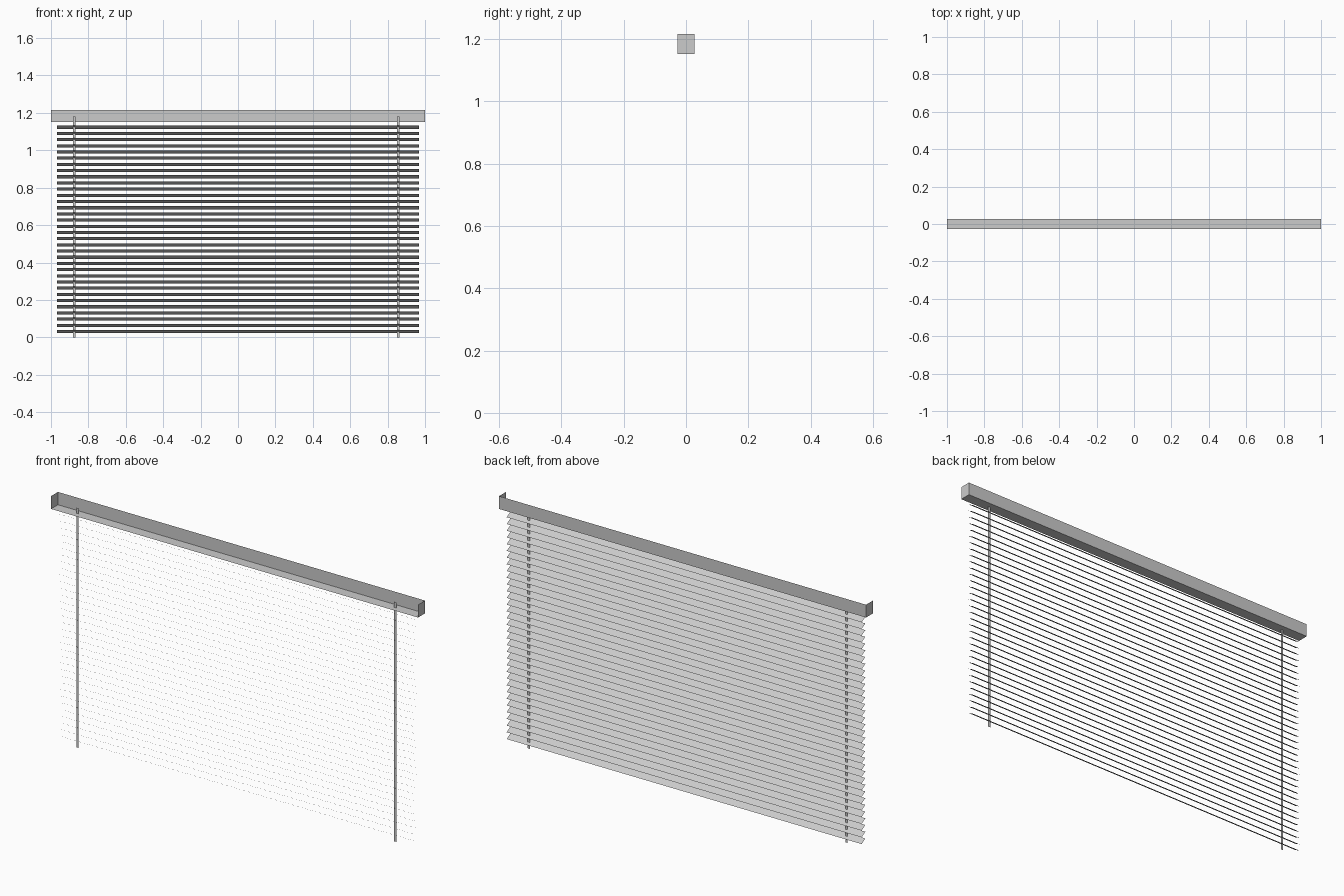
import bpy

if "Cube" in bpy.data.objects:
    bpy.data.objects.remove(bpy.data.objects["Cube"])

def mesh_object(name, verts, faces):
    me = bpy.data.meshes.new(name)
    me.from_pydata(verts, [], faces)
    me.update()
    ob = bpy.data.objects.new(name, me)
    bpy.context.collection.objects.link(ob)
    return ob

# Headrail: sheet channel with back, bottom and two ends, open at front and top
X, Y, Z0, Z1 = 1.0, 0.027, 1.152, 1.215
box = [(x, y, z) for x in (-X, X) for y in (-Y, Y) for z in (Z0, Z1)]
mesh_object("headrail", box, [
    (2, 3, 7, 6),   # back
    (0, 2, 6, 4),   # bottom
    (0, 1, 3, 2),   # left end
    (4, 6, 7, 5),   # right end
])

# Slats: single thin sheets, front edge raised, repeated upwards
SLATS, PITCH, FIRST = 34, 0.0331, 0.031
SX, SY, SZ = 0.967, 0.0148, 0.0082
slat = mesh_object("slats",
                   [(-SX, -SY, SZ), (SX, -SY, SZ), (SX, SY, -SZ), (-SX, SY, -SZ)],
                   [(0, 1, 2, 3)])
slat.location.z = FIRST
arr = slat.modifiers.new("stack", 'ARRAY')
arr.count = SLATS
arr.use_relative_offset = False
arr.use_constant_offset = True
arr.constant_offset_displace = (0, 0, PITCH)

# Flat ladder tapes running through the slats into the headrail
W, TOP = 0.006, 1.18
for name, x in (("left_tape", -0.875), ("right_tape", 0.857)):
    mesh_object(name, [(x - W, 0, 0), (x + W, 0, 0), (x + W, 0, TOP), (x - W, 0, TOP)],
                [(0, 1, 2, 3)])
